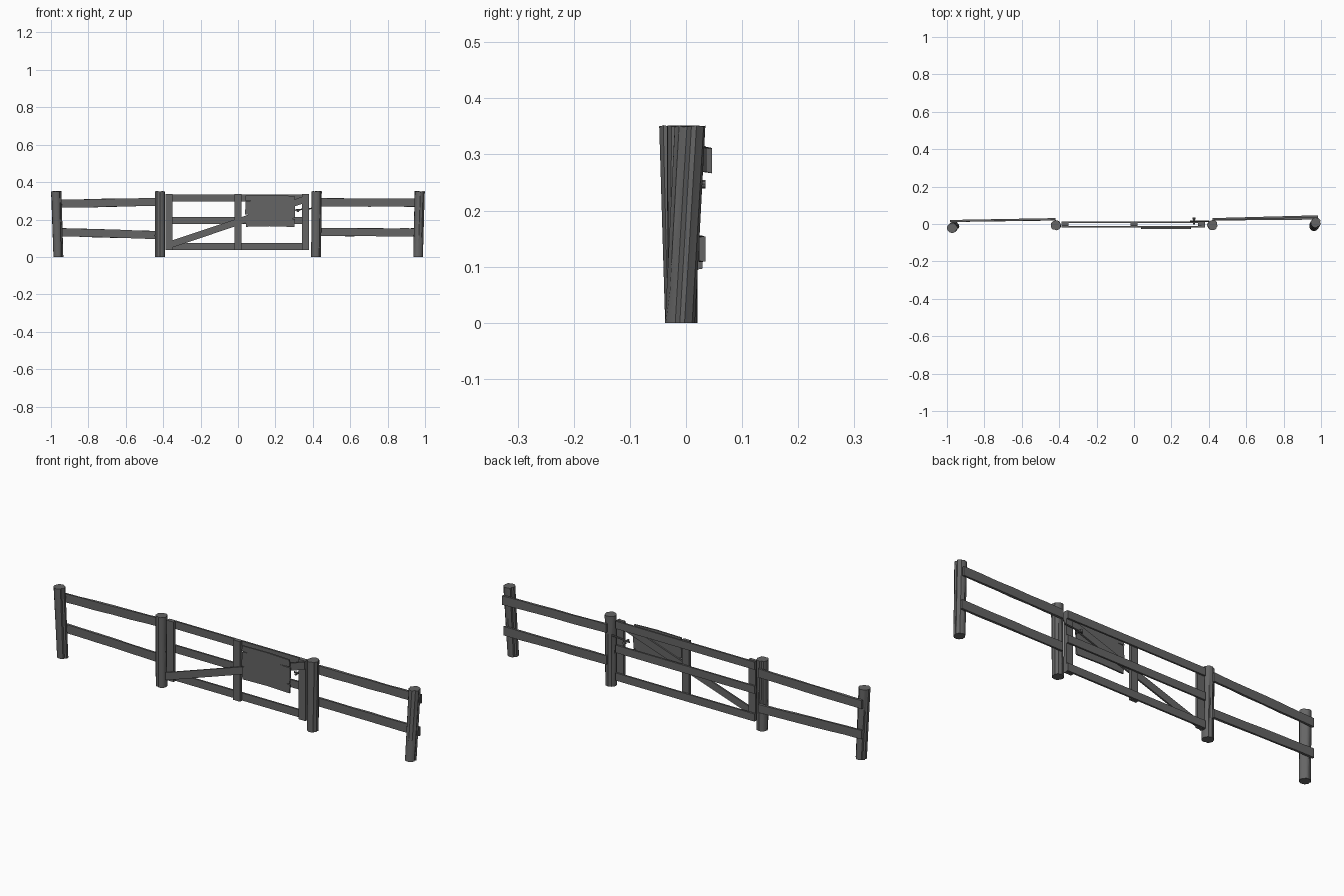
import bpy, bmesh, math, random
from mathutils import Vector

if "Cube" in bpy.data.objects:
    bpy.data.objects.remove(bpy.data.objects["Cube"], do_unlink=True)
rng = random.Random(4)

wood = bpy.data.materials.new("weathered grey wood")
wood.use_nodes = True
GREY = (0.13, 0.13, 0.13, 1)
wood.diffuse_color = GREY
wood.node_tree.nodes["Principled BSDF"].inputs["Base Color"].default_value = GREY


def finish(name, bm, smooth=False):
    bmesh.ops.recalc_face_normals(bm, faces=bm.faces[:])
    mesh = bpy.data.meshes.new(name)
    bm.to_mesh(mesh)
    bm.free()
    mesh.materials.append(wood)
    obj = bpy.data.objects.new(name, mesh)
    bpy.context.collection.objects.link(obj)
    if smooth:
        bpy.ops.object.select_all(action="DESELECT")
        obj.select_set(True)
        bpy.context.view_layer.objects.active = obj
        bpy.ops.object.shade_smooth_by_angle(angle=math.radians(35))
    return obj


def loft(name, rings, smooth=False):
    """Skin a list of equal-length point rings and cap both ends."""
    bm = bmesh.new()
    loops = [[bm.verts.new(p) for p in ring] for ring in rings]
    for a, b in zip(loops, loops[1:]):
        for i in range(len(a)):
            j = (i + 1) % len(a)
            bm.faces.new((a[i], a[j], b[j], b[i]))
    bm.faces.new(loops[0])
    bm.faces.new(loops[-1])
    return finish(name, bm, smooth)


def plank(name, a, b, width, thick, rough=0.0, steps=1):
    """Board from a to b with upright cut ends and optional rough edges."""
    a, b = Vector(a), Vector(b)
    rings = []
    for s in range(steps + 1):
        c = a.lerp(b, s / steps)
        rings.append([c + Vector((0, y * thick / 2,
                                  z * width / 2 + rng.uniform(-rough, rough)))
                      for y, z in ((-1, -1), (1, -1), (1, 1), (-1, 1))])
    return loft(name, rings)


def log_post(name, bottom, top, radius=0.0265, sides=20):
    """Split log: an uneven round section with cracks that run up the grain."""
    bottom, top = Vector(bottom), Vector(top)
    cracks = {i: (rng.uniform(-0.3, 0.5), rng.uniform(0.6, 1.3))
              for i in rng.sample(range(0, sides, 2), 5)}
    shape = [rng.uniform(0.96, 1.03) for _ in range(sides)]
    levels = 6
    rings = []
    for s in range(levels + 1):
        t = s / levels
        c = bottom.lerp(top, t)
        ring = []
        for i in range(sides):
            ang = math.tau * i / sides + 0.12 * t
            r = radius * shape[i] * (1 + 0.03 * t)
            if i in cracks and cracks[i][0] < t < cracks[i][1]:
                r *= 0.86
            edge = rng.uniform(-0.003, 0.0) if s == levels else 0
            ring.append(c + Vector((r * math.cos(ang), r * math.sin(ang), edge)))
        rings.append(ring)
    return loft(name, rings, True)


def rod(name, a, b, radius, sides=10):
    a, b = Vector(a), Vector(b)
    turn = (b - a).to_track_quat("Z", "Y")
    ring = [turn @ Vector((radius * math.cos(math.tau * i / sides),
                           radius * math.sin(math.tau * i / sides), 0))
            for i in range(sides)]
    return loft(name, [[p + a for p in ring], [p + b for p in ring]], True)


# Four log posts; the outer pair lean
log_post("right_end_post", (-0.961, -0.011, 0), (-0.972, -0.021, 0.352))
log_post("right_gate_post", (-0.417, -0.007, 0), (-0.419, -0.007, 0.352))
log_post("left_gate_post", (0.418, -0.006, 0), (0.421, -0.006, 0.352))
log_post("left_end_post", (0.963, -0.011, 0), (0.972, 0.007, 0.352))

# Fence rails nailed to the backs of the posts
rails = {
    "right_upper_rail": ((-0.985, 0.016, 0.283), (-0.42, 0.026, 0.295)),
    "right_lower_rail": ((-0.985, 0.016, 0.133), (-0.42, 0.024, 0.117)),
    "left_upper_rail": ((0.42, 0.026, 0.293), (0.985, 0.041, 0.289)),
    "left_lower_rail": ((0.42, 0.024, 0.133), (0.985, 0.029, 0.131)),
}
for name, (a, b) in rails.items():
    plank(name, a, b, 0.043, 0.011, 0.0015, 6)

# Gate: rails behind, uprights in the middle, brace in front
for name, z in (("bottom", 0.056), ("middle", 0.195), ("top", 0.315)):
    plank("gate_%s_rail" % name, (-0.388, 0.009, z), (0.38, 0.009, z), 0.038, 0.009)
for name, x in (("hinge", -0.369), ("centre", 0), ("latch", 0.361)):
    plank("gate_%s_upright" % name, (x - 0.019, -0.003, 0.186),
          (x + 0.019, -0.003, 0.186), 0.3, 0.015)
plank("gate_brace", (-0.388, -0.0145, 0.057), (0.38, -0.0145, 0.315), 0.038, 0.008)

# Sign board with splits in its edges
left, right, low, high = 0.038, 0.306, 0.161, 0.33
outline = [(left + 0.004, low), (0.17, low + 0.003), (right - 0.004, low - 0.001)]
for z, depth in ((0.205, 0.02), (0.29, 0.06)):
    outline += [(right, z - 0.003), (right - depth, z), (right - 0.002, z + 0.003)]
outline += [(right - 0.005, high - 0.004), (0.18, high), (left + 0.003, high - 0.002)]
for z, depth in ((0.3, 0.035), (0.225, 0.02)):
    outline += [(left, z + 0.002), (left + depth, z), (left + 0.002, z - 0.003)]
loft("sign_board", [[(x, y, z) for x, z in outline] for y in (-0.026, -0.0185)])

# Latch bolt with its handle
rod("latch_bolt", (0.3, 0.016, 0.25), (0.4, 0.016, 0.26), 0.004)
rod("latch_handle", (0.32, -0.004, 0.25), (0.32, 0.028, 0.25), 0.005)
rod("latch_knob", (0.32, 0.024, 0.247), (0.32, 0.035, 0.247), 0.008)
